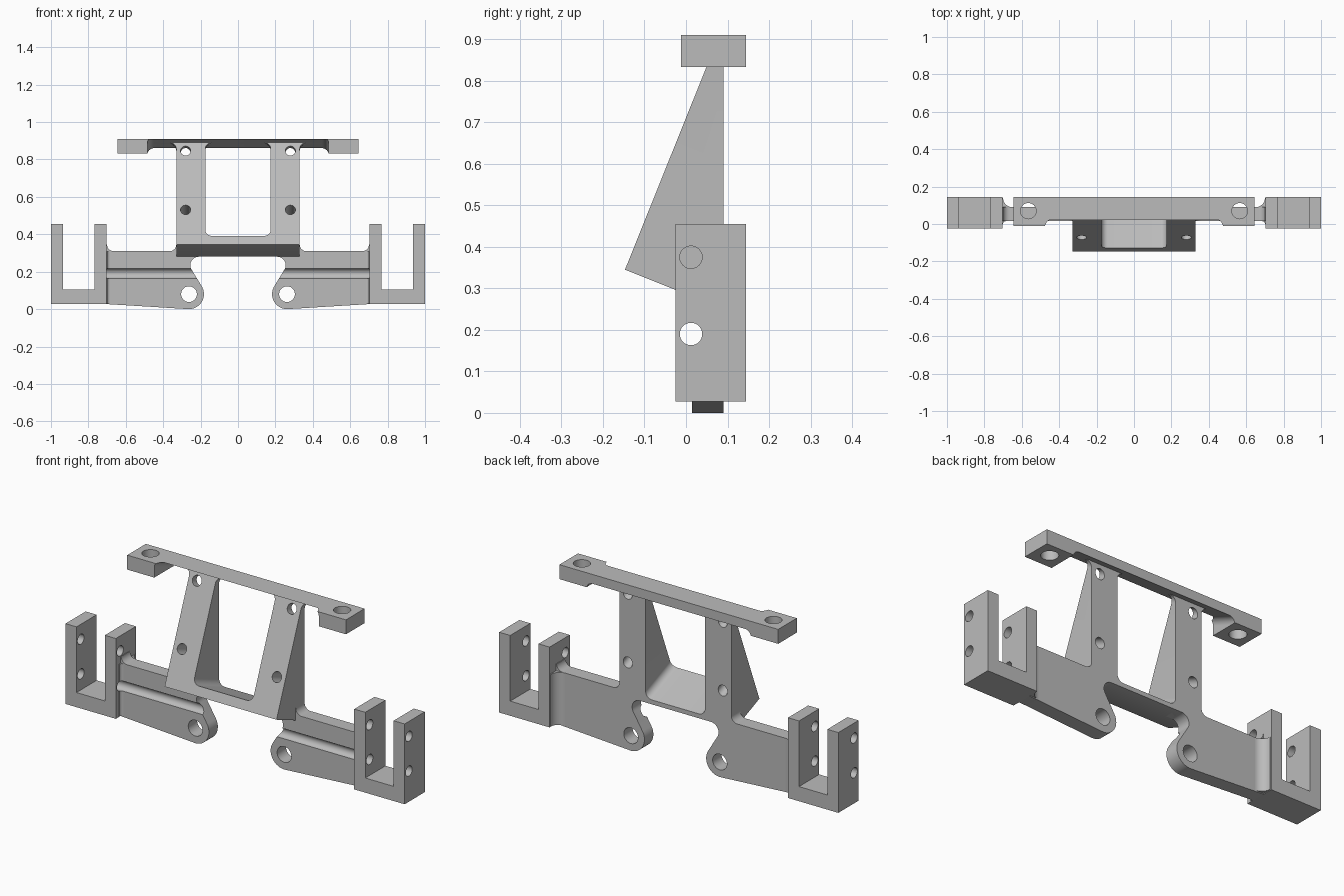
import bpy, bmesh
from math import sin, cos, radians
from mathutils import Matrix, Vector

cube = bpy.data.objects.get("Cube")
if cube:
    bpy.data.objects.remove(cube, do_unlink=True)

grey = bpy.data.materials.new("matte_grey")
grey.use_nodes = True
colour = (0.5, 0.5, 0.5, 1)
grey.diffuse_color = colour
for node in grey.node_tree.nodes:
    if node.type == 'BSDF_PRINCIPLED':
        node.inputs["Base Color"].default_value = colour

# Drawing planes: two profile axes, extrusion axis, origin
X, Y, Z = Vector((1, 0, 0)), Vector((0, 1, 0)), Vector((0, 0, 1))
ZERO = Vector((0, 0, 0))
UP = Vector((0, 0.402, 1)).normalized()
FRONT = (X, Z, Y, ZERO)
SIDE = (Y, Z, X, ZERO)
TOP = (X, Y, Z, ZERO)
SLANT = (X, UP, UP.cross(X) * -1, Vector((0, -0.147, 0.345)))
SLANT_TOP = 0.587


def arc(cx, cy, r, a0, a1, n=12):
    angles = [radians(a0 + (a1 - a0) * i / n) for i in range(n + 1)]
    return [(cx + r * cos(a), cy + r * sin(a)) for a in angles]


def circle(cx, cy, r):
    return arc(cx, cy, r, 0, 360, 40)[:-1]


def rect(x0, y0, x1, y1):
    return [(x0, y0), (x1, y0), (x1, y1), (x0, y1)]


def round_rect(x0, y0, x1, y1, r):
    return (arc(x0 + r, y0 + r, r, 180, 270) + arc(x1 - r, y0 + r, r, 270, 360)
            + arc(x1 - r, y1 - r, r, 0, 90) + arc(x0 + r, y1 - r, r, 90, 180))


def prism(name, points, w0, w1, plane):
    u, v, w, origin = plane
    bm = bmesh.new()
    ring = [bm.verts.new(origin + u * a + v * b + w * w0) for a, b in points]
    face = bm.faces.new(ring)
    new = bmesh.ops.extrude_face_region(bm, geom=[face])["geom"]
    moved = [g for g in new if isinstance(g, bmesh.types.BMVert)]
    bmesh.ops.translate(bm, verts=moved, vec=w * (w1 - w0))
    bmesh.ops.recalc_face_normals(bm, faces=bm.faces)
    mesh = bpy.data.meshes.new(name)
    bm.to_mesh(mesh)
    bm.free()
    mesh.materials.append(grey)
    obj = bpy.data.objects.new(name, mesh)
    bpy.context.collection.objects.link(obj)
    return obj


def activate(obj):
    bpy.ops.object.select_all(action='DESELECT')
    obj.select_set(True)
    bpy.context.view_layer.objects.active = obj


def combine(obj, others, operation='DIFFERENCE'):
    for other in others:
        activate(obj)
        mod = obj.modifiers.new("cut", 'BOOLEAN')
        mod.operation, mod.solver, mod.object = operation, 'EXACT', other
        bpy.ops.object.modifier_apply(modifier=mod.name)
        bpy.data.objects.remove(other, do_unlink=True)


def smooth(obj):
    activate(obj)
    bpy.ops.object.shade_smooth_by_angle(angle=radians(30))


def mirror(obj, name):
    twin = obj.copy()
    twin.data = obj.data.copy()
    twin.name = name
    twin.data.transform(Matrix.Scale(-1, 4, X))
    twin.data.flip_normals()
    bpy.context.collection.objects.link(twin)


def rod(z):
    return prism("rod_cutter", circle(0.012, z, 0.027), 0.1, 1.1, SIDE)


# Top bar with slanted underside between its end blocks
bar = prism("top_bar", rect(-0.645, -0.012, 0.645, 0.145), 0.833, 0.91, TOP)
combine(bar, [prism("bar_cutter", round_rect(-0.485, 0, 0.485, SLANT_TOP, 0.035),
                    -0.4, 0.6, SLANT)])
combine(bar, [prism("bar_hole", circle(s * 0.565, 0.07, 0.042), 0.7, 1, TOP)
              for s in (1, -1)])
smooth(bar)

# Wedge-shaped upright frame: window, outer pockets and screw holes
wedge = [(-0.147, 0.345), (0.015, 0.28), (0.09, 0.28), (0.09, 0.9),
         (0.072, 0.9), (0.072, 0.89)]
frame = prism("upright_frame", wedge, -0.485, 0.485, SIDE)
shapes = [round_rect(-0.175, 0.05, 0.175, SLANT_TOP, 0.035)]
for s in (1, -1):
    lo, hi = sorted((s * 0.33, s * 0.7))
    shapes.append(round_rect(lo, -0.2, hi, SLANT_TOP, 0.035))
    shapes += [circle(s * 0.28, u, 0.027) for u in (0.2, 0.54)]
combine(frame, [prism("frame_cutter", p, -0.4, 0.6, SLANT) for p in shapes])
smooth(frame)

# Side plate with rounded pivot lobe, notch and filleted top edge
outline = (arc(0.262, 0.08, 0.08, 274, 149, 20)
           + arc(0.21, 0.235, 0.045, -31, 90)
           + [(0.18, 0.28), (0.18, 0.3), (0.33, 0.345)]
           + arc(0.365, 0.345, 0.035, 180, 270)
           + arc(0.665, 0.345, 0.035, 270, 360)
           + [(0.72, 0.345), (0.72, 0.028)])
plate = prism("left_side_plate", outline, 0.015, 0.09, FRONT)
combine(plate, [prism("pivot_hole", circle(0.262, 0.08, 0.042), -0.2, 0.3, FRONT),
                rod(0.19)])
smooth(plate)
mirror(plate, "right_side_plate")

# Vertical fillets where the plate meets the clamp
flare = (arc(0.685, 0, 0.015, 0, 90, 6) + [(0.685, 0.03), (0.65, 0.03)]
         + arc(0.65, 0.14, 0.05, 270, 360) + [(0.71, 0.14), (0.71, 0)])
fillet = prism("left_plate_fillet", flare, 0.03, 0.309, TOP)
combine(fillet, [rod(0.19)])
smooth(fillet)
mirror(fillet, "right_plate_fillet")

# U-shaped clamp with two cross holes
section = [(0.703, 0.027), (1, 0.027), (1, 0.455), (0.935, 0.455),
           (0.935, 0.105), (0.768, 0.105), (0.768, 0.455), (0.703, 0.455)]
clamp = prism("left_clamp", section, -0.025, 0.145, FRONT)
combine(clamp, [rod(0.19), rod(0.375)])
smooth(clamp)
mirror(clamp, "right_clamp")
